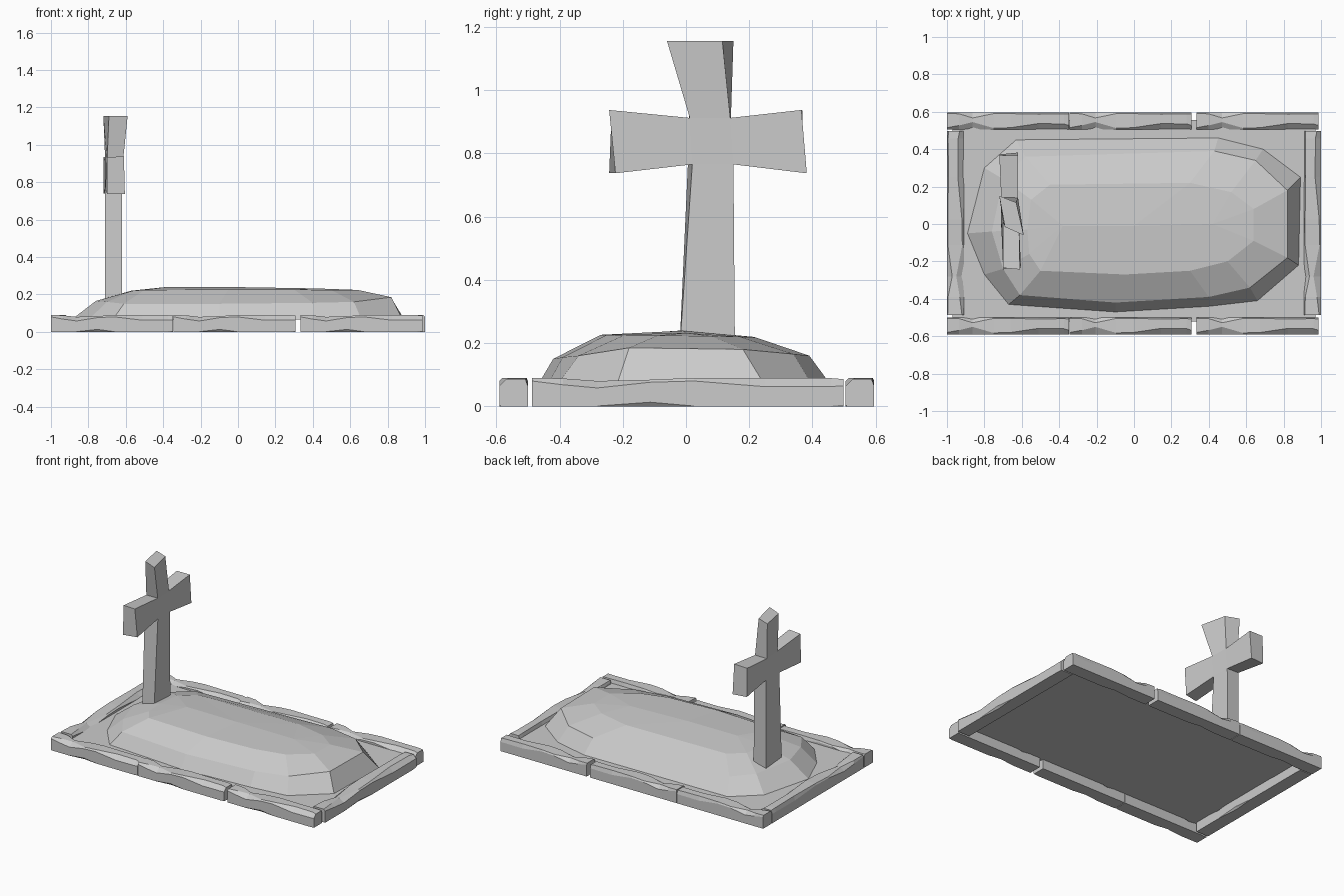
import bpy
from math import pi

GROUND_Z = 0.065


def make_object(name, verts, faces):
    mesh = bpy.data.meshes.new(name)
    mesh.from_pydata(verts, [], faces)
    mesh.validate()
    obj = bpy.data.objects.new(name, mesh)
    bpy.context.collection.objects.link(obj)
    return obj


def bridge(a, b, n):
    """Quads between two closed loops starting at vertex a and b."""
    return [(a + i, a + (i + 1) % n, b + (i + 1) % n, b + i) for i in range(n)]


# Rough kerb stone: sections of (position, front chamfer, back chamfer, shoulder drop, bottom chip, top)
SECTIONS = [(0.00, .010, .004, .010, .000, .090),
            (0.10, .022, .006, .020, .000, .088),
            (0.21, .040, .028, .022, .000, .080),
            (0.38, .008, .005, .008, .012, .084),
            (0.52, .010, .005, .010, .000, .090),
            (0.75, .032, .008, .028, .000, .090),
            (0.96, .030, .006, .026, .000, .089),
            (1.00, .022, .008, .022, .004, .086)]


def kerb_stone(name, length, location, turn=0):
    h = 0.045
    verts, faces = [], []
    for t, cf, cb, drop, chip, top in SECTIONS:
        x = (t - 0.5) * length
        verts += [(x, -h + chip, 0), (x, h, 0), (x, h, top - drop), (x, h - cb, top),
                  (x, -h + cf, top), (x, -h, top - drop), (x, -h, chip + 0.001)]
    for s in range(len(SECTIONS) - 1):
        faces += bridge(s * 7, s * 7 + 7, 7)
    last = (len(SECTIONS) - 1) * 7
    faces += [tuple(range(6, -1, -1)), tuple(range(last, last + 7))]
    faces = [f[::-1] for f in faces]
    obj = make_object(name, verts, [f[::-1] for f in faces])
    obj.location = location
    obj.rotation_euler.z = turn
    return obj


for side, y in (("front", -0.545), ("back", 0.55)):
    for i, x in enumerate((-0.674, -0.018, 0.66)):
        kerb_stone(f"{side}_kerb_{i + 1}", 0.652, (x, y, 0))
kerb_stone("head_kerb", 0.985, (-0.955, 0.005, 0), pi / 2)
kerb_stone("foot_kerb", 0.985, (0.955, 0.005, 0), pi / 2)

# Flat soil inside the kerb
make_object("soil", [(-.97, -.52, GROUND_Z), (.97, -.52, GROUND_Z),
                     (.97, .555, GROUND_Z), (-.97, .555, GROUND_Z)], [(0, 1, 2, 3)])

# Earth mound: stacked outlines closing on a low ridge
OUTLINE = [(-.89, -.05), (-.80, -.27), (-.67, -.43), (-.10, -.47), (.40, -.44), (.66, -.41),
           (.88, -.22), (.89, .25), (.69, .40), (.45, .46), (-.63, .45), (-.80, .30)]
SHOULDER = [(-.76, -.04), (-.70, -.24), (-.61, -.38), (-.10, -.42), (.40, -.39), (.62, -.34),
            (.82, -.18), (.82, .18), (.65, .34), (.43, .39), (-.58, .36), (-.70, .24)]
CROWN = [(-.57, -.03), (-.56, -.16), (-.50, -.25), (-.05, -.27), (.30, -.25), (.50, -.20),
         (.64, -.09), (.64, .08), (.52, .17), (.30, .22), (-.45, .21), (-.55, .13)]
SHOULDER_Z = [.165, .16, .15, .15, .155, .16, .185, .18, .165, .16, .155, .16]
CROWN_Z = [.220, .220, .224, .226, .226, .223, .224, .222, .220, .218, .220, .220]
verts = [(x, y, GROUND_Z) for x, y in OUTLINE]
verts += [(x, y, z) for (x, y), z in zip(SHOULDER, SHOULDER_Z)]
verts += [(x, y, z) for (x, y), z in zip(CROWN, CROWN_Z)]
verts += [(-.38, -.01, .24), (0, -.01, .239), (.42, 0, .232)]
ridge = [36, 36, 36, 37, 38, 38, 38, 38, 38, 38, 36, 36]
faces = bridge(0, 12, 12) + bridge(12, 24, 12)
for i in range(12):
    j = (i + 1) % 12
    a, b = ridge[i], ridge[j]
    if (a, b) == (38, 36):
        faces += [(24 + i, 24 + j, 37), (24 + i, 37, 38), (24 + j, 36, 37)]
    else:
        faces.append((24 + i, 24 + j, a) if a == b else (24 + i, 24 + j, b, a))
make_object("mound", verts, faces)

# Hand-hewn cross: front and back outlines (y, z, x)
FRONT = [(-.022, .15, -.62), (.155, .15, -.62), (.150, .765, -.62), (.382, .737, -.62),
         (.365, .937, -.62), (.140, .912, -.62), (.115, 1.155, -.63), (-.060, 1.155, -.59),
         (.012, .912, -.615), (-.243, .937, -.61), (-.223, .737, -.605), (.020, .765, -.62)]
BACK = [(-.020, .15, -.71), (.150, .15, -.71), (.150, .768, -.71), (.372, .740, -.72),
        (.368, .935, -.72), (.142, .912, -.71), (.150, 1.155, -.72), (-.016, 1.155, -.69),
        (.010, .912, -.70), (-.235, .935, -.70), (-.243, .737, -.70), (.006, .765, -.71)]
verts = [(x, y, z) for y, z, x in BACK + FRONT]
faces = bridge(0, 12, 12)
# Caps: shaft, two arms, head and the crossing
for part in ((0, 1, 2, 11), (2, 3, 4, 5), (5, 6, 7, 8), (8, 9, 10, 11), (2, 5, 8, 11)):
    faces += [part[::-1], tuple(12 + k for k in part)]
make_object("cross", verts, faces)
